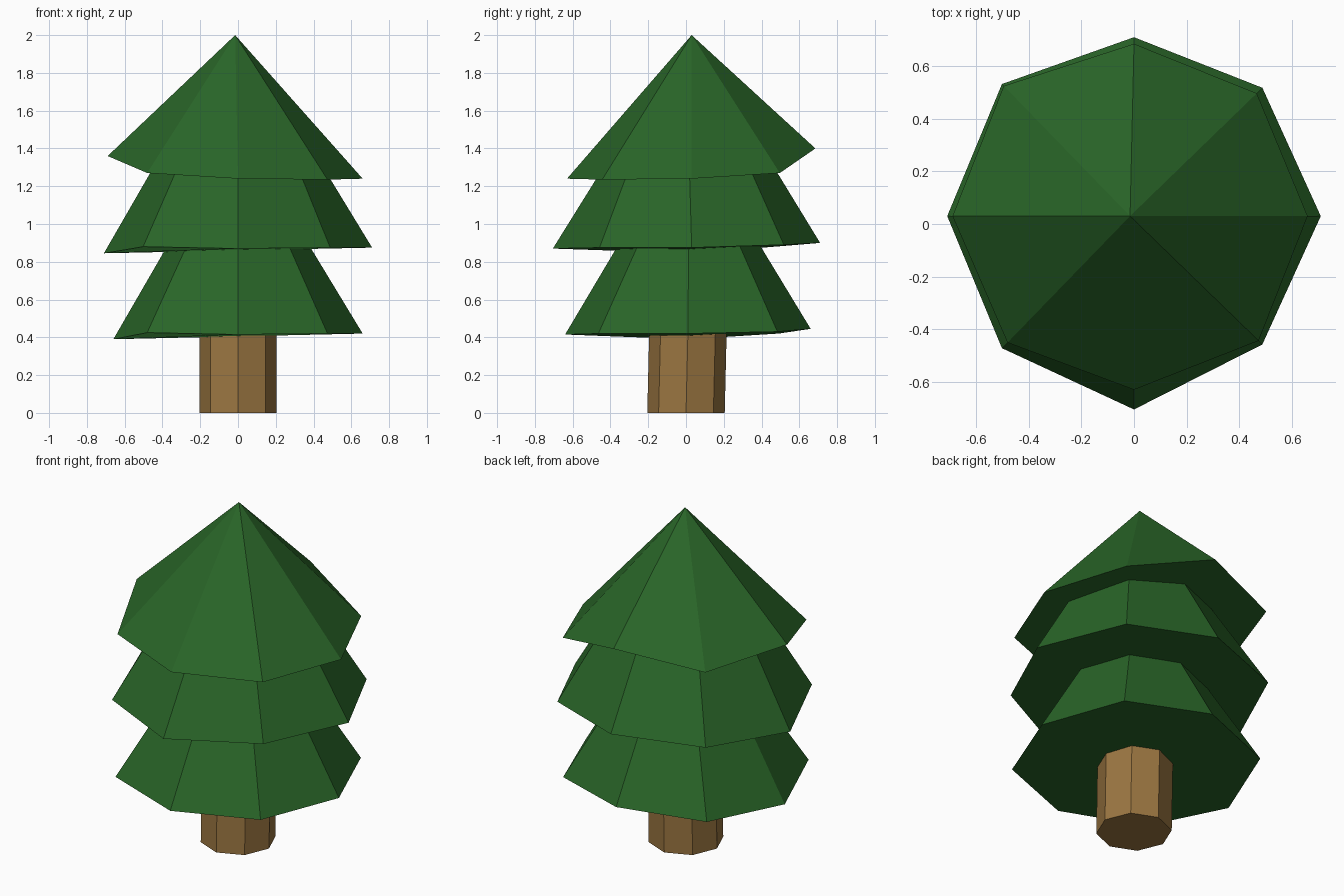
import bpy
import bmesh
from math import cos, sin, tau

SIDES = 8

default_cube = bpy.data.objects.get("Cube")
if default_cube:
    bpy.data.objects.remove(default_cube, do_unlink=True)


def make_material(name, rgb):
    mat = bpy.data.materials.new(name)
    mat.use_nodes = True
    colour = (*rgb, 1)
    mat.diffuse_color = colour
    mat.node_tree.nodes["Principled BSDF"].inputs["Base Color"].default_value = colour
    return mat


def ring(bm, centre, radii, heights):
    """Octagonal loop with one corner on each axis."""
    return [
        bm.verts.new((centre[0] + r * cos(tau * i / SIDES),
                      centre[1] + r * sin(tau * i / SIDES), z))
        for i, (r, z) in enumerate(zip(radii, heights))
    ]


def even_ring(bm, centre, radius, height):
    return ring(bm, centre, [radius] * SIDES, [height] * SIDES)


def finish(bm, name, mat):
    bmesh.ops.recalc_face_normals(bm, faces=bm.faces[:])
    mesh = bpy.data.meshes.new(name)
    bm.to_mesh(mesh)
    bm.free()
    mesh.materials.append(mat)
    obj = bpy.data.objects.new(name, mesh)
    bpy.context.collection.objects.link(obj)
    return obj


def frustum(bm, lower, upper):
    """Closed solid between two loops."""
    bm.faces.new(lower[::-1])
    bm.faces.new(upper)
    for i in range(SIDES):
        j = (i + 1) % SIDES
        bm.faces.new((lower[i], lower[j], upper[j], upper[i]))


green = make_material("pine green", (0.022, 0.130, 0.021))
brown = make_material("bark brown", (0.327, 0.181, 0.053))

# Trunk: octagonal post leaning very slightly backwards
bm = bmesh.new()
frustum(bm, even_ring(bm, (0, 0), 0.205, 0), even_ring(bm, (0, 0.012), 0.205, 0.5))
finish(bm, "trunk", brown)

# Lower and middle foliage: truncated cones with uneven rims
skirts = {
    "lower_foliage": dict(
        centre=(0, 0.01),
        radii=(0.66, 0.67, 0.65, 0.68, 0.66, 0.68, 0.65, 0.67),
        heights=(0.42, 0.43, 0.445, 0.42, 0.39, 0.425, 0.415, 0.42),
        top=(0.29, 1.03)),
    "middle_foliage": dict(
        centre=(0, 0.03),
        radii=(0.71, 0.69, 0.68, 0.71, 0.71, 0.71, 0.735, 0.69),
        heights=(0.875, 0.89, 0.90, 0.885, 0.845, 0.88, 0.87, 0.875),
        top=(0.39, 1.4)),
}
for name, part in skirts.items():
    bm = bmesh.new()
    rim = ring(bm, part["centre"], part["radii"], part["heights"])
    frustum(bm, rim, even_ring(bm, (0, 0.015), *part["top"]))
    finish(bm, name, green)

# Upper foliage: pointed cone with a tilted, uneven rim
bm = bmesh.new()
rim = ring(bm, (0, 0.03),
           (0.66, 0.66, 0.655, 0.70, 0.69, 0.68, 0.66, 0.67),
           (1.24, 1.27, 1.40, 1.33, 1.36, 1.27, 1.24, 1.235))
tip = bm.verts.new((-0.015, 0.03, 2))
bm.faces.new(rim[::-1])
for i in range(SIDES):
    bm.faces.new((rim[i], rim[(i + 1) % SIDES], tip))
finish(bm, "upper_foliage", green)
